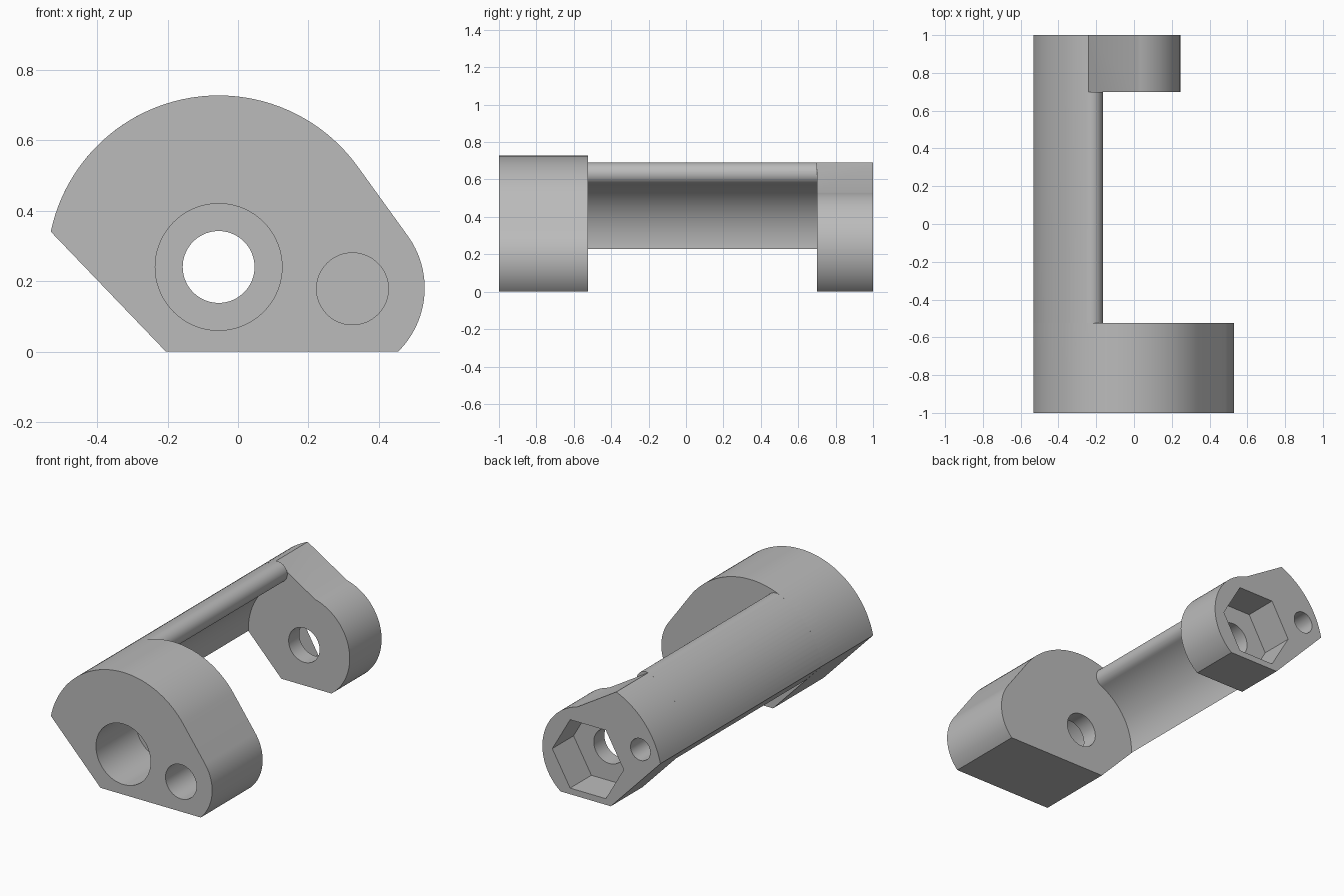
import bpy, bmesh
from math import radians, degrees, cos, sin, atan2, acos, hypot

if "Cube" in bpy.data.objects:
    bpy.data.objects.remove(bpy.data.objects["Cube"], do_unlink=True)

grey = bpy.data.materials.new("plain_grey")
grey.use_nodes = True
COLOUR = (0.5, 0.5, 0.5, 1)
grey.diffuse_color = COLOUR
grey.node_tree.nodes["Principled BSDF"].inputs["Base Color"].default_value = COLOUR

# Shared dimensions
AXIS = (-0.055, 0.24)
OUTER, INNER, HUB, BORE = 0.487, 0.367, 0.30, 0.102
FRONT, FRONT_END, BACK_START, BACK = -1.0, -0.525, 0.70, 1.0
LOW_LEFT, SIDE_LEFT = (-0.205, 0), (-0.53, 0.34)


def arc(centre, radius, start, end, step=3):
    n = max(2, round(abs(end - start) / step))
    angles = [radians(start + (end - start) * i / n) for i in range(n + 1)]
    return [(centre[0] + radius * cos(a), centre[1] + radius * sin(a)) for a in angles]


def angle_to(centre, point):
    return degrees(atan2(point[1] - centre[1], point[0] - centre[0]))


def prism(name, profile, y0, y1):
    """Extrude an x-z profile along y."""
    bm = bmesh.new()
    face = bm.faces.new([bm.verts.new((x, y0, z)) for x, z in profile])
    moved = bmesh.ops.extrude_face_region(bm, geom=[face])["geom"]
    verts = [v for v in moved if isinstance(v, bmesh.types.BMVert)]
    bmesh.ops.translate(bm, verts=verts, vec=(0, y1 - y0, 0))
    bmesh.ops.recalc_face_normals(bm, faces=bm.faces)
    mesh = bpy.data.meshes.new(name)
    bm.to_mesh(mesh)
    bm.free()
    mesh.materials.append(grey)
    obj = bpy.data.objects.new(name, mesh)
    bpy.context.collection.objects.link(obj)
    return obj


def combine(target, tool, operation):
    """Apply a boolean and discard the tool."""
    mod = target.modifiers.new(operation.lower(), "BOOLEAN")
    mod.operation, mod.object, mod.solver = operation, tool, "EXACT"
    bpy.ops.object.select_all(action="DESELECT")
    target.select_set(True)
    bpy.context.view_layer.objects.active = target
    bpy.ops.object.modifier_apply(modifier=mod.name)
    bpy.data.objects.remove(tool, do_unlink=True)


def drill(target, centre, radius, y0, y1, step=5):
    cutter = prism("cutter", arc(centre, radius, 0, 360, step)[:-1], y0, y1)
    cutter.hide_render = True
    combine(target, cutter, "DIFFERENCE")


side_angle = angle_to(AXIS, SIDE_LEFT)

# Front block: large arc, tangent flank, smaller lobe, flat base
lobe, lobe_r = (0.277, 0.18), 0.253
dx, dz = lobe[0] - AXIS[0], lobe[1] - AXIS[1]
flank = degrees(atan2(dz, dx) + acos((OUTER - lobe_r) / hypot(dx, dz)))
profile = arc(AXIS, OUTER, side_angle, flank)
profile += arc(lobe, lobe_r, flank, angle_to(lobe, (0.455, 0)))[:-1]
profile += [(0.455, 0), LOW_LEFT]
body = prism("front_block", profile, FRONT, FRONT_END)
drill(body, AXIS, 0.18, FRONT - 0.1, FRONT + 0.375)
drill(body, AXIS, BORE, FRONT - 0.2, FRONT_END + 0.1)
drill(body, (0.325, 0.178), BORE, FRONT - 0.1, FRONT + 0.375)

# Back block: hub merged with the outer shell through a sloping shoulder
profile = arc(AXIS, OUTER, side_angle, 112.5)
profile += arc(AXIS, HUB, 76, -53.13) + [LOW_LEFT]
back = prism("back_block", profile, BACK_START, BACK)
drill(back, AXIS, 0.235, BACK - 0.2, BACK + 0.1, step=60)
drill(back, AXIS, BORE, BACK_START - 0.1, BACK + 0.2)
drill(back, (-0.40, 0.39), 0.065, BACK - 0.25, BACK + 0.1)

# Spine: curved shell with a rounded upper edge
mid, half, tip = (OUTER + INNER) / 2, (OUTER - INNER) / 2, 113.5
nose = arc(AXIS, mid, tip, tip + 1)[0]
profile = arc(AXIS, OUTER, side_angle, tip)
profile += arc(nose, half, tip, tip - 180, 10)[1:-1]
profile += arc(AXIS, INNER, tip, angle_to(AXIS, (-0.422, 0.227)) % 360)
spine = prism("spine", profile, FRONT_END, BACK_START)

# Join into one solid
combine(body, spine, "UNION")
combine(body, back, "UNION")
body.name = "bracket_body"
bpy.ops.object.shade_smooth_by_angle(angle=radians(20))
